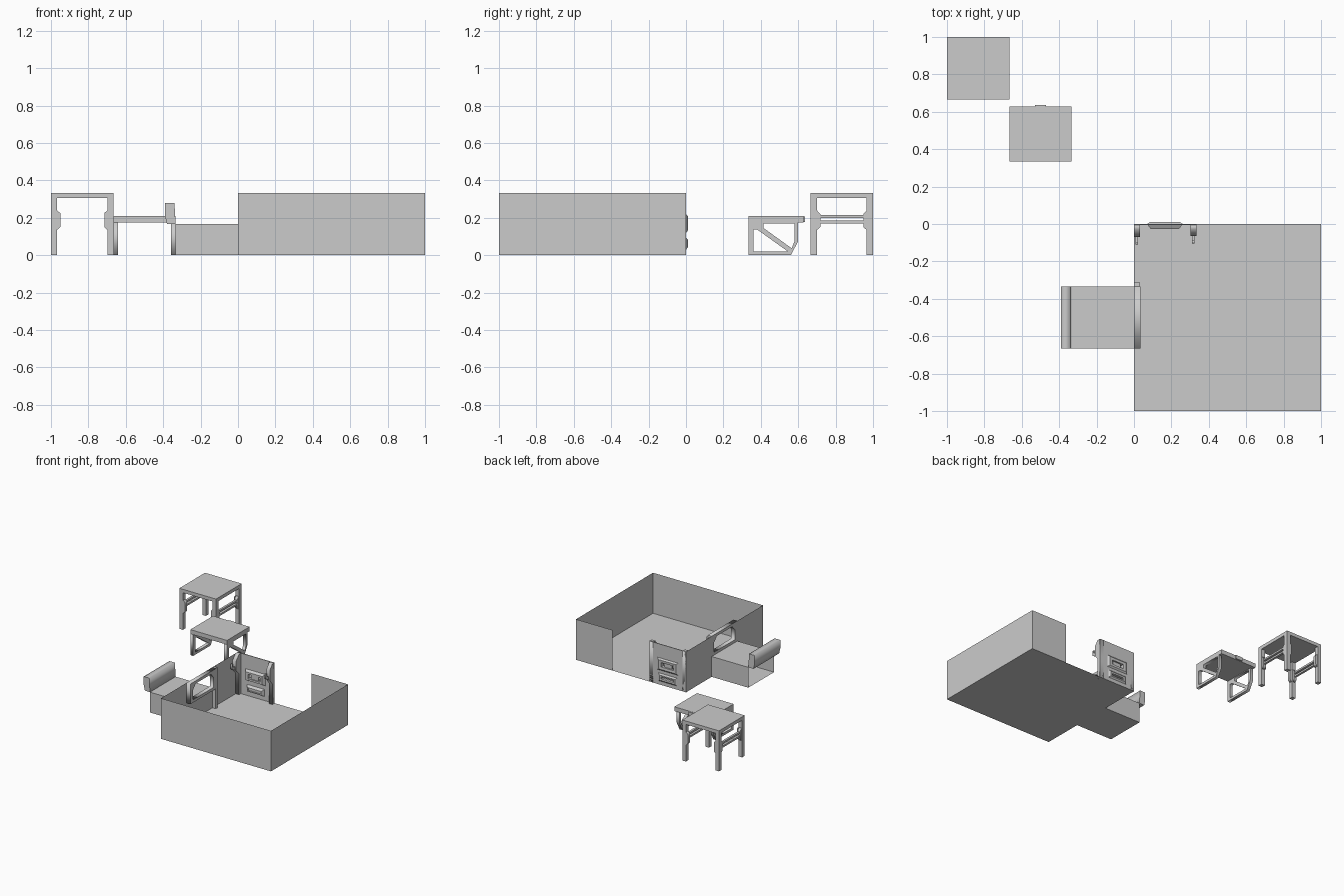
import bpy, bmesh
from mathutils import Matrix

if "Cube" in bpy.data.objects:
    bpy.data.objects.remove(bpy.data.objects["Cube"])


def finish(name, bm):
    me = bpy.data.meshes.new(name)
    bm.to_mesh(me)
    bm.free()
    ob = bpy.data.objects.new(name, me)
    bpy.context.collection.objects.link(ob)
    return ob


def box(name, x, y, z):
    bm = bmesh.new()
    bmesh.ops.create_cube(bm, size=1)
    for v in bm.verts:
        v.co = [r[0] + (c + .5) * (r[1] - r[0]) for r, c in zip((x, y, z), v.co)]
    return finish(name, bm)


def sheet(name, *points):
    bm = bmesh.new()
    bm.faces.new([bm.verts.new(p) for p in points])
    return finish(name, bm)


def wall(name, a, b, z0=0, z1=.333):
    return sheet(name, (*a, z0), (*b, z0), (*b, z1), (*a, z1))


def tile(name, x0, x1, y0, y1, z):
    return sheet(name, (x0, y0, z), (x1, y0, z), (x1, y1, z), (x0, y1, z))


# Extrudes an outline with optional holes between lo and hi along x or y
def prism(name, loops, axis, lo, hi):
    cu = bpy.data.curves.new(name, 'CURVE')
    cu.dimensions = '2D'
    cu.fill_mode = 'BOTH'
    cu.extrude = (hi - lo) / 2
    for loop in loops:
        s = cu.splines.new('POLY')
        s.points.add(len(loop) - 1)
        for p, (u, v) in zip(s.points, loop):
            p.co = (u, v, 0, 1)
        s.use_cyclic_u = True
    tmp = bpy.data.objects.new(name, cu)
    bpy.context.collection.objects.link(tmp)
    dg = bpy.context.evaluated_depsgraph_get()
    me = bpy.data.meshes.new_from_object(tmp.evaluated_get(dg))
    bpy.data.objects.remove(tmp)
    mid = (lo + hi) / 2
    if axis == 'x':
        m = Matrix(((0, 0, 1, mid), (1, 0, 0, 0), (0, 1, 0, 0), (0, 0, 0, 1)))
    else:
        m = Matrix(((1, 0, 0, 0), (0, 0, -1, mid), (0, 1, 0, 0), (0, 0, 0, 1)))
    me.transform(m)
    ob = bpy.data.objects.new(name, me)
    bpy.context.collection.objects.link(ob)
    return ob


def rect(u0, u1, v0, v1):
    return [(u0, v0), (u1, v0), (u1, v1), (u0, v1)]


# Hollow bevelled frame standing in the back wall
def bevel_frame(name, x0, x1, z0, z1, rim):
    bm = bmesh.new()
    rings = []
    for inset, y in ((0, 0), (.02, -.028), (rim, -.028), (rim, .008), (.015, .01)):
        k = inset * .8
        rings.append([bm.verts.new((u, y, v)) for u, v in
                      rect(x0 + inset, x1 - inset, z0 + k, z1 - k)])
    for a, b in zip(rings, rings[1:] + rings[:1]):
        for i in range(4):
            j = (i + 1) % 4
            bm.faces.new((a[i], a[j], b[j], b[i]))
    bmesh.ops.recalc_face_normals(bm, faces=bm.faces)
    return finish(name, bm)


T = 1 / 3

# Room shell
tile("room_floor", 0, 1, -1, 0, 0)
wall("front_wall", (0, -1), (1, -1))
wall("right_wall", (1, -1), (1, 0))
wall("back_wall", (1, 0), (2 * T, 0))
wall("left_wall_rear", (0, 0), (0, -T))
wall("left_wall_front", (0, -2 * T), (0, -1))

# Bunk alcove outside the left wall
tile("alcove_floor", -T, 0, -2 * T, -T, 0)
tile("alcove_seat", -T, 0, -2 * T, -T, .167)
for n, y in (("front", -2 * T), ("rear", -T)):
    wall("alcove_side_" + n, (-T, y), (0, y), 0, .167)
wall("alcove_riser", (0, -2 * T), (0, -T), 0, .167)
prism("alcove_backrest", [[(-T, .167), (-.38, .167), (-.39, .21), (-.39, .28),
                           (-.34, .28)]], 'y', -2 * T, -T)
prism("alcove_frame", [rect(-2 * T, -T, .167, .333),
                       [(-.635, .19), (-.365, .19), (-.365, .27), (-.40, .31),
                        (-.60, .31), (-.635, .27)]], 'x', 0, .035)
box("alcove_frame_post", (0, .03), (-T, -.31), (0, .333))

# Equipment panel in the back wall
prism("panel", [rect(0, T, 0, .333), rect(.09, .24, .14, .205),
                rect(.10, .23, .045, .08)], 'y', -.006, 0)
bevel_frame("upper_frame", .07, .26, .12, .22, .04)
bevel_frame("lower_frame", .08, .25, .03, .095, .03)
box("screen", (.13, .20), (-.02, -.005), (.152, .19))
box("lower_drawer", (.105, .225), (-.02, -.012), (.045, .08))
for n, x, d in (("left", .015, 0), ("right", .317, .007)):
    prism("panel_post_" + n, [[(0, 0), (-.03, 0), (-.03, .17), (-.07 + d, .21),
                               (-.07 + d, .29), (-.03, .333), (0, .333)]],
          'x', x - .016, x + .016)
    prism("panel_hook_" + n, [[(-.06, .21), (-.11 + d, .235), (-.11 + d, .275),
                               (-.095 + d, .275), (-.095 + d, .25), (-.06, .24)]],
          'x', x - .006, x + .006)

# Table with four legs and paired side rails
box("table_top", (-1, -2 * T), (2 * T, 1), (.305, .333))
for sx, x0, x1, p0, p1 in (("left", -1, -.968, -.97, -.95),
                           ("right", -.699, -2 * T, -.715, -.697)):
    for sy, y0, y1, s in (("front", 2 * T, .70, 1), ("rear", .966, 1, -1)):
        box(f"table_leg_{sx}_{sy}", (x0, x1), (y0, y1), (0, .305))
        e = .70 if s > 0 else .966
        out = [(e, .135), (e + s * .018, .15), (e + s * .018, .22), (e, .24)]
        prism(f"table_bracket_{sx}_{sy}", [out], 'x', x0 + .004, x1 - .004)
        inner = (x1, p1, p1, x1) if sx == "left" else (x0, p0, p0, x0)
        prism(f"table_pad_{sx}_{sy}",
              [list(zip(inner, (.135, .15, .225, .24)))], 'y', y0 + .004, y1 - .004)
    for n, z in (("upper", .20), ("lower", .17)):
        box(f"table_rail_{sx}_{n}", (x0 + .007, x1 - .007), (.71, .956), (z, z + .015))

# Bench with braced side frames
box("bench_top", (-2 * T, -T), (T, .627), (.175, .21))
box("bench_latch", (-.53, -.47), (.627, .637), (.178, .208))
outline = [(T, 0), (.56, 0), (.60, .075), (.60, .175), (T, .175)]
low_hole = [(.36, .02), (.545, .02), (.38, .138), (.36, .138)]
high_hole = [(.415, .17), (.415, .145), (.565, .037), (.58, .075), (.58, .17)]
for n, x in (("left", -2 * T), ("right", -T - .026)):
    prism("bench_side_" + n, [outline, low_hole, high_hole], 'x', x, x + .026)
